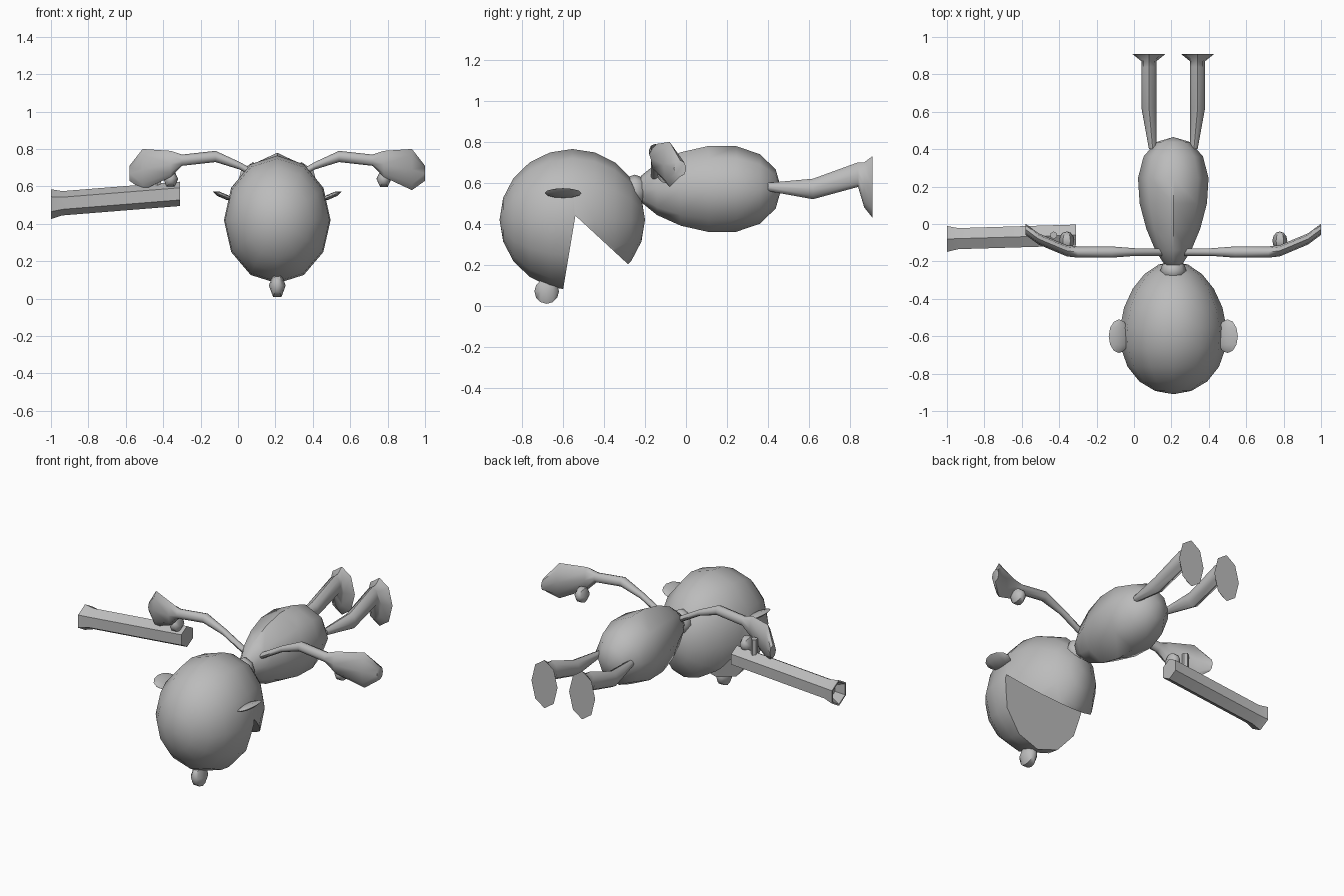
import bpy, bmesh, math
from mathutils import Matrix, Vector

cube = bpy.data.objects.get("Cube")
if cube:
    bpy.data.objects.remove(cube)

MIDDLE = 0.21  # x of the figure's mirror plane
SHARP = math.radians(50)

grey = bpy.data.materials.new("plain_grey")
grey.use_nodes = True
grey.diffuse_color = (0.5, 0.5, 0.5, 1)
shader = grey.node_tree.nodes["Principled BSDF"]
shader.inputs["Base Color"].default_value = grey.diffuse_color


def finish(name, bm):
    """Turn a bmesh into a smooth-shaded object with sharp creases."""
    bmesh.ops.recalc_face_normals(bm, faces=bm.faces)
    mesh = bpy.data.meshes.new(name)
    bm.to_mesh(mesh)
    bm.free()
    mesh.materials.append(grey)
    mesh.shade_smooth()
    mesh.set_sharp_from_angle(angle=SHARP)
    obj = bpy.data.objects.new(name, mesh)
    bpy.context.collection.objects.link(obj)
    return obj


def egg(name, centre, radii, sides=6, rings=6, taper_x=0, taper_z=0, tilt=0, side=1):
    """Ellipsoid with its poles along y, widening towards +y by the tapers."""
    bm = bmesh.new()
    bmesh.ops.create_uvsphere(bm, u_segments=sides, v_segments=rings, radius=1)
    turn = Matrix.Rotation(tilt, 3, "Y")
    for vert in bm.verts:
        across, along, up = vert.co.y, vert.co.z, vert.co.x
        point = Vector((across * radii[0] * (1 + taper_x * along),
                        along * radii[1],
                        up * radii[2] * (1 + taper_z * along)))
        point = turn @ point + Vector(centre)
        vert.co = (MIDDLE + side * point.x, point.y, point.z)
    return finish(name, bm)


def loft(name, axis, sections, sides=8, side=1):
    """Skin over rings: (position on axis, centre u, centre v, radius u, radius v)."""
    bm = bmesh.new()
    rings = []
    for position, centre_u, centre_v, radius_u, radius_v in sections:
        ring = []
        for i in range(sides):
            angle = math.tau * i / sides
            u = centre_u + radius_u * math.sin(angle)
            v = centre_v + radius_v * math.cos(angle)
            x, y, z = {"x": (position, u, v),
                       "y": (u, position, v),
                       "z": (u, v, position)}[axis]
            ring.append(bm.verts.new((MIDDLE + side * x, y, z)))
        rings.append(ring)
    for near, far in zip(rings, rings[1:]):
        for i in range(sides):
            bm.faces.new((near[i - 1], near[i], far[i], far[i - 1]))
    bm.faces.new(rings[0])
    bm.faces.new(rings[-1])
    return finish(name, bm)


def cut_wedge(target, corners):
    """Cut a triangular wedge, given in y and z, right across the target."""
    bm = bmesh.new()
    face = bm.faces.new([bm.verts.new((-1, y, z)) for y, z in corners])
    grown = bmesh.ops.extrude_face_region(bm, geom=[face])["geom"]
    for item in grown:
        if isinstance(item, bmesh.types.BMVert):
            item.co.x = 1
    cutter = finish("mouth_cutter", bm)
    cutter.hide_render = True
    cut = target.modifiers.new("mouth", "BOOLEAN")
    cut.operation = "DIFFERENCE"
    cut.solver = "EXACT"
    cut.object = cutter
    graph = bpy.context.evaluated_depsgraph_get()
    target.data = bpy.data.meshes.new_from_object(target.evaluated_get(graph))
    target.modifiers.clear()
    bpy.data.objects.remove(cutter)
    target.data.set_sharp_from_angle(angle=SHARP)


# Head with an open mouth, nose and neck
head = egg("head", (0, -0.555, 0.42), (0.285, 0.355, 0.345), sides=12, rings=10, taper_x=-0.1)
cut_wedge(head, [(-0.54, 0.44), (-0.62, -0.04), (-0.02, -0.04)])
egg("nose", (0, -0.68, 0.07), (0.045, 0.06, 0.07))
egg("neck", (0, -0.25, 0.56), (0.07, 0.06, 0.08), sides=8)

# Torso, wider towards the hips
egg("torso", (0, 0.11, 0.57), (0.18, 0.355, 0.21), sides=8, rings=8, taper_x=0.35, taper_z=0.2)

# Leg rings, hip to sole: y, z, half width, half height
leg = [(0.4, 0.58, 0.02, 0.02), (0.62, 0.57, 0.04, 0.05), (0.84, 0.64, 0.04, 0.06),
       (0.87, 0.59, 0.04, 0.11), (0.91, 0.58, 0.09, 0.15)]

# Arm rings, shoulder to fingertips: x, z, half height
arm = [(0.06, 0.63, 0.02), (0.2, 0.71, 0.02), (0.33, 0.76, 0.03), (0.51, 0.74, 0.03),
       (0.57, 0.72, 0.07), (0.72, 0.69, 0.11), (0.79, 0.67, 0.04)]


def hand_curl(x):
    """The arm runs straight, then the hand curls towards +y."""
    return 0.13 * max(0, (x - 0.5) / 0.3) ** 2 - 0.15


for side, label in ((1, "left"), (-1, "right")):
    egg(label + "_ear", (0.29, -0.6, 0.55), (0.06, 0.09, 0.015), tilt=-0.4, side=side)
    loft(label + "_leg", "y",
         [(y, min(0.13, 0.09 + width), z, width, height) for y, z, width, height in leg],
         side=side)
    loft(label + "_arm", "x",
         [(x, hand_curl(x), z, min(height, 0.03), height) for x, z, height in arm],
         side=side)
    egg(label + "_thumb", (0.57, -0.09, 0.64), (0.04, 0.05, 0.05), side=side)

# Held baton: slim tube with a flared, hollow far end, and a peg for the grip
baton = [(-0.31, 0.065), (-0.94, 0.065), (-1, 0.08), (-1, 0.07), (-0.95, 0.04)]
loft("baton", "x",
     [(x - MIDDLE, x * 0.03 - 0.05, x * 0.08 + 0.585, radius, radius) for x, radius in baton],
     sides=6)
loft("baton_peg", "z", [(z, -0.64, -0.06, 0.02, 0.02) for z in (0.56, 0.7)], sides=6)
